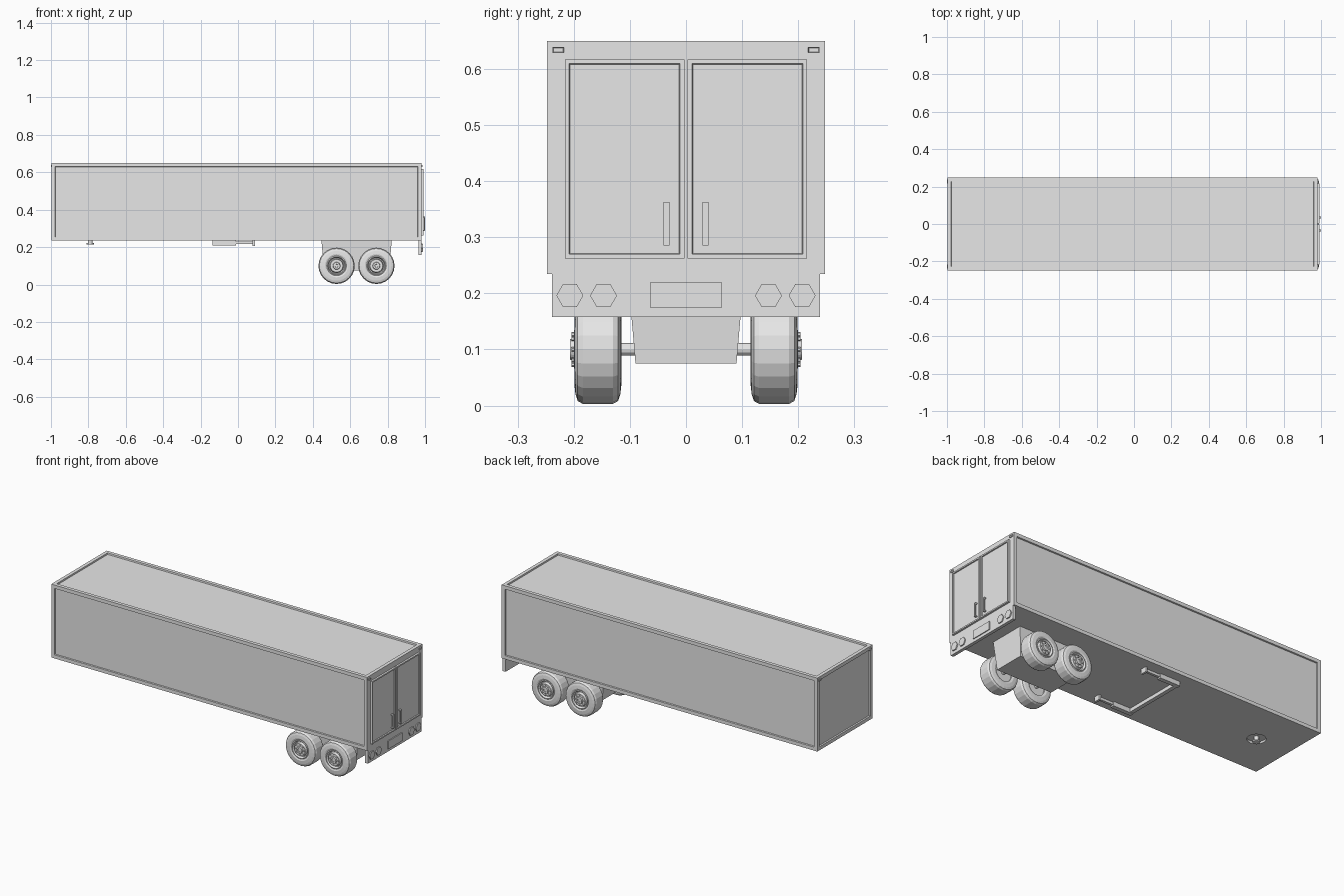
import bpy, bmesh, math
from mathutils import Matrix, Vector

cube = bpy.data.objects.get("Cube")
if cube:
    bpy.data.objects.remove(cube, do_unlink=True)

GREY = (0.8, 0.8, 0.8, 1)
grey = bpy.data.materials.new("plain_grey")
grey.use_nodes = True
grey.diffuse_color = GREY
bsdf = next(n for n in grey.node_tree.nodes if n.type == 'BSDF_PRINCIPLED')
bsdf.inputs["Base Color"].default_value = GREY


def finish(name, bm):
    bmesh.ops.recalc_face_normals(bm, faces=bm.faces)
    mesh = bpy.data.meshes.new(name)
    bm.to_mesh(mesh)
    bm.free()
    mesh.materials.append(grey)
    obj = bpy.data.objects.new(name, mesh)
    bpy.context.collection.objects.link(obj)
    return obj


def add_box(bm, x, y, z):
    """Add a box given (min, max) on each axis and return its faces."""
    size = [b - a for a, b in (x, y, z)]
    mid = [(a + b) / 2 for a, b in (x, y, z)]
    matrix = Matrix.Translation(mid) @ Matrix.Diagonal((*size, 1))
    verts = bmesh.ops.create_cube(bm, size=1, matrix=matrix)["verts"]
    return list({f for v in verts for f in v.link_faces})


def recess(bm, faces, margin, depth):
    """Inset each face, then sink its middle."""
    bm.normal_update()
    bmesh.ops.inset_individual(bm, faces=faces, thickness=margin)
    bmesh.ops.inset_individual(bm, faces=faces, thickness=0.002, depth=-depth)


def facing(faces, direction):
    for f in faces:
        f.normal_update()
    return [f for f in faces if f.normal.dot(Vector(direction)) > 0.9]


def add_rod(bm, centre, radius, length, axis, sides):
    turn = Vector((0, 0, 1)).rotation_difference(Vector(axis)).to_matrix().to_4x4()
    bmesh.ops.create_cone(bm, cap_ends=True, segments=sides, radius1=radius,
                          radius2=radius, depth=length,
                          matrix=Matrix.Translation(centre) @ turn)


def box(name, x, y, z):
    bm = bmesh.new()
    add_box(bm, x, y, z)
    return finish(name, bm)


# Cargo body with sunken panels on the sides, roof and nose
REAR = 0.982
bm = bmesh.new()
faces = add_box(bm, (-0.997, REAR), (-0.248, 0.248), (0.234, 0.65))
panels = [f for d in ((0, -1, 0), (0, 1, 0), (0, 0, 1), (-1, 0, 0))
          for f in facing(faces, d)]
recess(bm, panels, 0.028, 0.008)
body = finish("cargo_body", bm)

# Round pocket in the floor around the coupling pin
bm = bmesh.new()
add_rod(bm, (-0.79, 0, 0.234), 0.048, 0.024, (0, 0, 1), 24)
cutter = finish("pin_pocket_cutter", bm)
cutter.hide_render = True
cutter.hide_viewport = True
pocket = body.modifiers.new("pin_pocket", 'BOOLEAN')
pocket.operation = 'DIFFERENCE'
pocket.solver = 'EXACT'
pocket.object = cutter

bm = bmesh.new()
add_rod(bm, (-0.79, 0, 0.232), 0.012, 0.03, (0, 0, 1), 16)
add_rod(bm, (-0.79, 0, 0.219), 0.019, 0.008, (0, 0, 1), 16)
finish("coupling_pin", bm)

# Rear doors with sunken panels, and pull handles
for side, label in ((1, "left"), (-1, "right")):
    def span(a, b):
        return tuple(sorted((side * a, side * b)))

    bm = bmesh.new()
    faces = add_box(bm, (REAR - 0.005, 0.993), span(0.003, 0.216), (0.262, 0.617))
    recess(bm, facing(faces, (1, 0, 0)), 0.011, 0.006)
    finish(f"{label}_door", bm)

    bm = bmesh.new()
    add_box(bm, (0.995, 1.0), span(0.029, 0.04), (0.285, 0.363))
    for z in (0.285, 0.357):
        add_box(bm, (0.985, 0.996), span(0.029, 0.04), (z, z + 0.006))
    finish(f"{label}_door_handle", bm)

    # Corner marker lights on both ends
    for end, x, out in (("rear", (REAR - 0.005, REAR + 0.004), 1),
                        ("nose", (-1.0, -0.99), -1)):
        bm = bmesh.new()
        faces = add_box(bm, x, span(0.217, 0.238), (0.628, 0.639))
        recess(bm, facing(faces, (out, 0, 0)), 0.001, 0.002)
        finish(f"{label}_{end}_marker_light", bm)

    # Hexagonal tail lights
    for i, y in enumerate((0.147, 0.207)):
        bm = bmesh.new()
        add_rod(bm, (REAR, side * y, 0.196), 0.024, 0.012, (1, 0, 0), 6)
        # Turn the points sideways
        lo = max(abs(v.co.z - 0.196) for v in bm.verts)
        if lo > 0.0235:
            bmesh.ops.rotate(bm, verts=bm.verts, cent=(REAR, side * y, 0.196),
                             matrix=Matrix.Rotation(math.pi / 6, 3, 'X'))
        finish(f"{label}_tail_light_{i + 1}", bm)

    # Folded support leg with its foot
    bm = bmesh.new()
    add_box(bm, (-0.137, -0.01), span(0.168, 0.192), (0.209, 0.236))
    add_box(bm, (-0.012, 0.08), span(0.173, 0.187), (0.217, 0.231))
    add_box(bm, (0.078, 0.09), span(0.162, 0.198), (0.206, 0.236))
    finish(f"{label}_support_leg", bm)

box("support_crossbar", (-0.137, -0.115), (-0.17, 0.17), (0.212, 0.232))

# Rear bumper and blank plate
box("rear_bumper", (0.964, REAR), (-0.239, 0.239), (0.158, 0.236))
box("rear_plate", (REAR - 0.002, REAR + 0.005), (-0.063, 0.063), (0.174, 0.22))

# Tapered axle housing
bm = bmesh.new()
faces = add_box(bm, (0.446, 0.822), (-0.104, 0.104), (0.075, 0.236))
for v in bm.verts:
    if v.co.z < 0.1:
        v.co.x += 0.014 if v.co.x < 0.6 else -0.014
        v.co.y *= 0.865
finish("axle_housing", bm)

# Wheels: turned profiles as (radius, distance from the centre line)
TIRE = [(0.05, 0.118), (0.062, 0.115), (0.08, 0.117), (0.092, 0.121), (0.097, 0.13),
        (0.097, 0.184), (0.092, 0.193), (0.08, 0.197), (0.062, 0.199), (0.053, 0.196)]
RIM = [(0, 0.125), (0.05, 0.125), (0.05, 0.118), (0.053, 0.118), (0.053, 0.196),
       (0.048, 0.198), (0.043, 0.184), (0.038, 0.184), (0.034, 0.2), (0.02, 0.2),
       (0.018, 0.207), (0.009, 0.207), (0.008, 0.204), (0, 0.204)]


def turned(bm, profile, x, side, z):
    verts = [bm.verts.new((x + r, side * y, z)) for r, y in profile]
    edges = [bm.edges.new(pair) for pair in zip(verts, verts[1:])]
    bmesh.ops.spin(bm, geom=verts + edges, cent=(x, 0, z), axis=(0, 1, 0),
                   angle=math.tau, steps=24, use_duplicate=False)
    bmesh.ops.remove_doubles(bm, verts=bm.verts, dist=0.0001)


AXLE_Z = 0.1
for x, row in ((0.527, "front"), (0.74, "rear")):
    for side, label in ((1, "left"), (-1, "right")):
        bm = bmesh.new()
        turned(bm, TIRE, x, side, AXLE_Z)
        finish(f"{label}_{row}_tire", bm)
        bm = bmesh.new()
        turned(bm, RIM, x, side, AXLE_Z)
        for i in range(8):
            a = math.tau * i / 8
            spot = (x + 0.027 * math.cos(a), side * 0.2, AXLE_Z + 0.027 * math.sin(a))
            add_rod(bm, spot, 0.004, 0.008, (0, 1, 0), 6)
        finish(f"{label}_{row}_rim", bm)
    bm = bmesh.new()
    add_rod(bm, (x, 0, AXLE_Z), 0.011, 0.256, (0, 1, 0), 12)
    finish(f"{row}_axle", bm)
